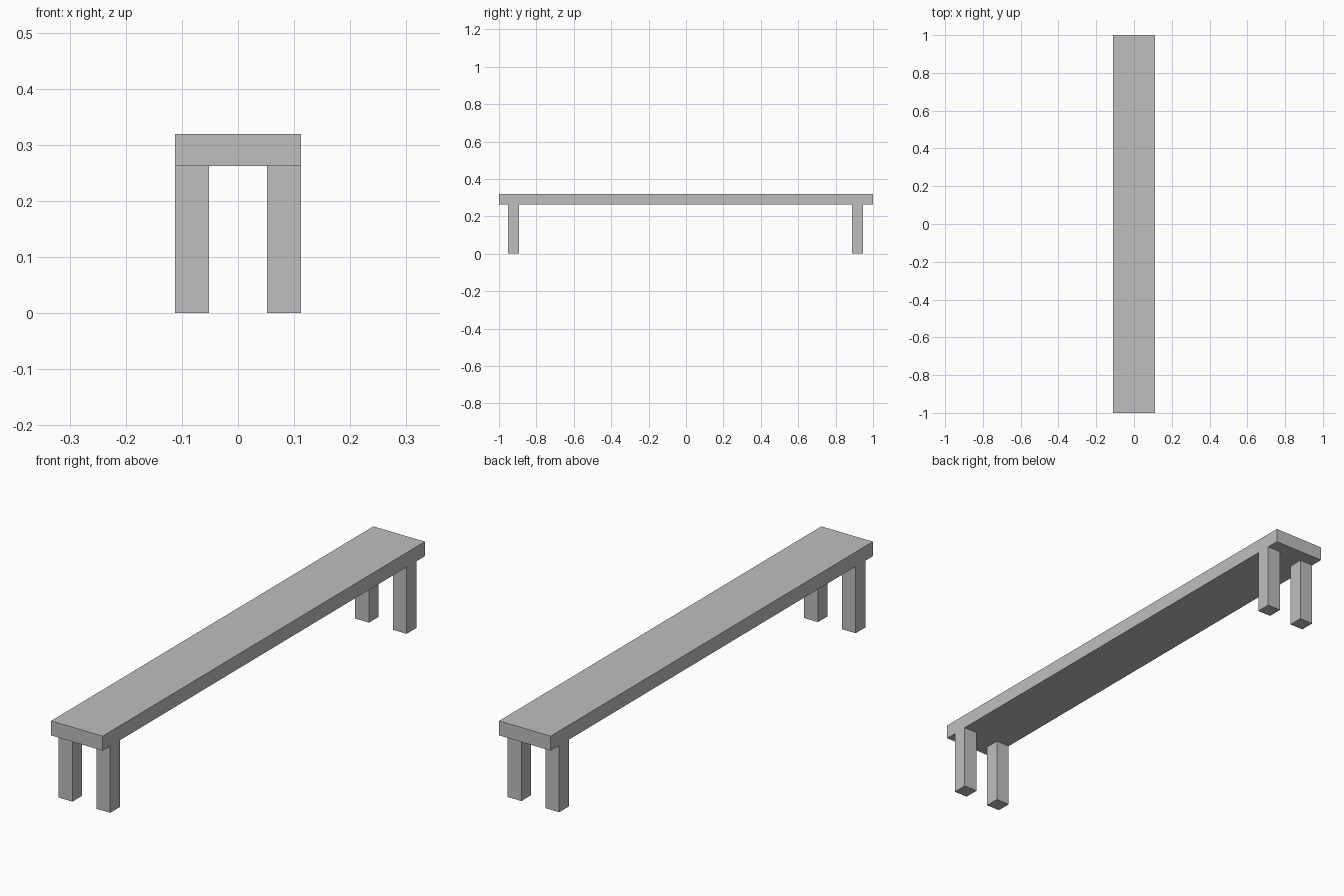
import bpy

cube = bpy.data.objects.get("Cube")
if cube:
    bpy.data.objects.remove(cube, do_unlink=True)

# Single plain grey
grey = bpy.data.materials.new("plain_grey")
grey.use_nodes = True
colour = (0.52, 0.52, 0.52, 1)
grey.diffuse_color = colour
grey.node_tree.nodes["Principled BSDF"].inputs["Base Color"].default_value = colour

HALF_WIDTH, HALF_LENGTH = 0.112, 1.0
UNDERSIDE, TOP = 0.262, 0.319
LEG = 0.06


def box(name, low, high):
    """Axis-aligned box between two corners."""
    centre = [(a + b) / 2 for a, b in zip(low, high)]
    bpy.ops.mesh.primitive_cube_add(size=1, location=centre)
    ob = bpy.context.object
    ob.name = name
    ob.scale = [b - a for a, b in zip(low, high)]
    bpy.ops.object.transform_apply(location=False, rotation=False, scale=True)
    ob.data.materials.append(grey)
    return ob


# Long seat plank
box("seat", (-HALF_WIDTH, -HALF_LENGTH, UNDERSIDE), (HALF_WIDTH, HALF_LENGTH, TOP))

# Four square legs, flush with the long sides and set in from the ends
for side, x in (("right", -HALF_WIDTH), ("left", HALF_WIDTH - LEG)):
    for end, y in (("front", -0.953), ("back", 0.887)):
        box(f"{end}_{side}_leg", (x, y, 0), (x + LEG, y + LEG, UNDERSIDE))
